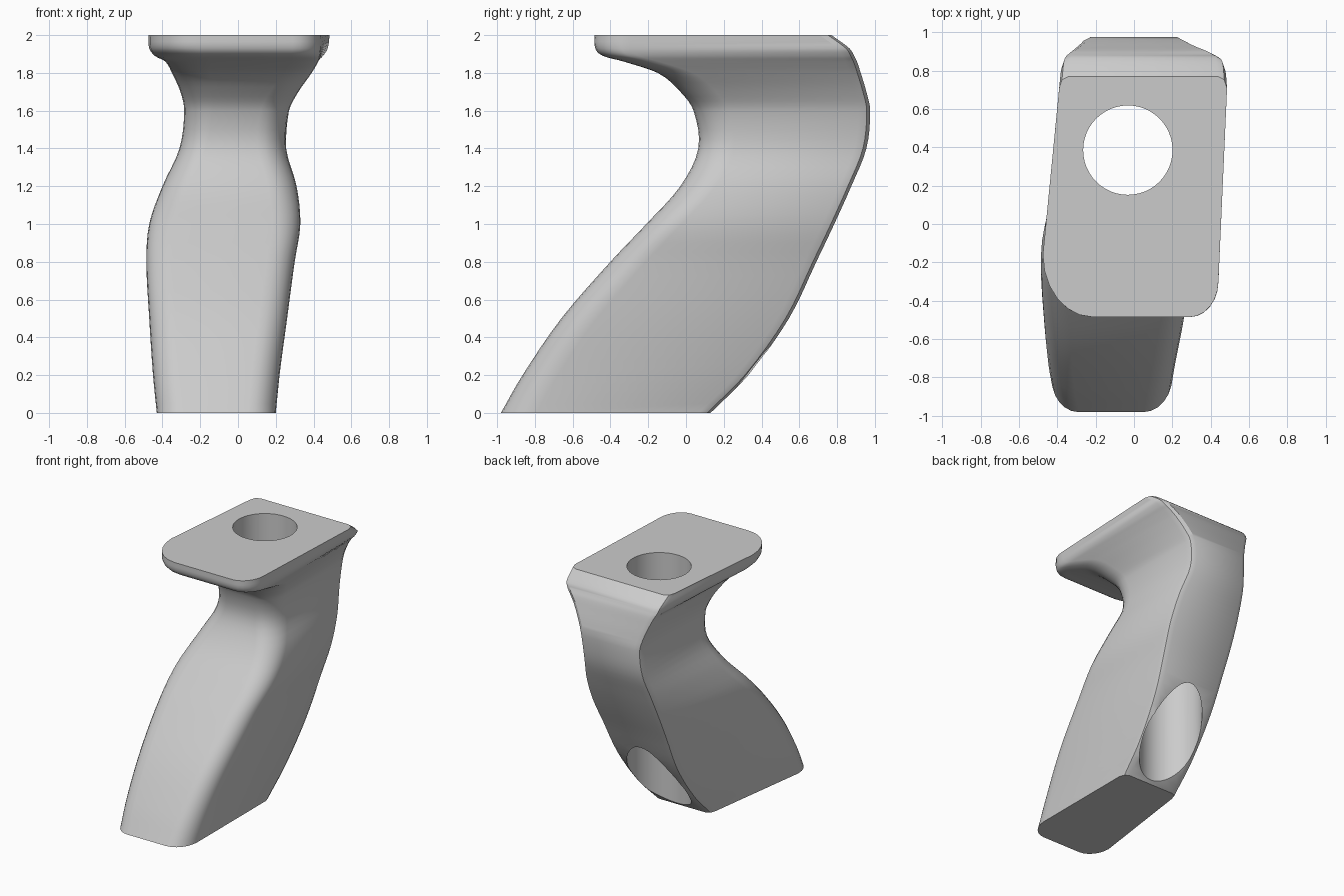
import bpy, bmesh, math

if "Cube" in bpy.data.objects:
    bpy.data.objects.remove(bpy.data.objects["Cube"])

grey = bpy.data.materials.new("light grey")
grey.use_nodes = True
colour = (0.6, 0.6, 0.6, 1)
grey.diffuse_color = colour
grey.node_tree.nodes["Principled BSDF"].inputs["Base Color"].default_value = colour

# Grip sections: height, front y, back y, x of the right and left sides at the
# front, the same at the back, radius of the front right corner
SECTIONS = [
    (0, -.98, .13, -.43, .2, -.31, .2, .14),
    (.2, -.865, .33, -.45, .22, -.31, .22, .14),
    (.5, -.66, .545, -.47, .26, -.31, .25, .14),
    (.8, -.4, .69, -.485, .3, -.315, .28, .14),
    (1, -.21, .785, -.47, .33, -.315, .3, .14),
    (1.2, -.03, .875, -.4, .31, -.305, .29, .14),
    (1.4, .065, .955, -.31, .255, -.285, .255, .14),
    (1.6, .04, .975, -.285, .27, -.275, .27, .15),
    (1.7, -.03, .955, -.305, .32, -.295, .31, .17),
    (1.8, -.15, .925, -.35, .39, -.33, .37, .2),
    (1.86, -.33, .905, -.385, .425, -.355, .42, .24),
    (1.89, -.44, .89, -.44, .435, -.37, .45, .26),
    (1.93, -.48, .865, -.47, .44, -.38, .475, .26),
    (2, -.485, .77, -.475, .44, -.39, .485, .26),
]
STEPS = 4
LEFT_RADIUS = .15
BEVEL = .05
STRETCH = 1.25


def blend(rows, steps):
    """Smoothly interpolate the section table along its height."""
    result = []
    for i in range(len(rows) - 1):
        a, b = rows[i], rows[i + 1]
        before, after = rows[max(i - 1, 0)], rows[min(i + 2, len(rows) - 1)]
        for s in range(steps):
            t = s / steps
            span = b[0] - a[0]
            row = [a[0] + t * span]
            for k in range(1, len(a)):
                m0 = (b[k] - before[k]) / (b[0] - before[0]) * span
                m1 = (after[k] - a[k]) / (after[0] - a[0]) * span
                h = t * t * (3 - 2 * t)
                row.append(a[k] * (1 - h) + b[k] * h
                           + m0 * t * (1 - t) ** 2 - m1 * t * t * (1 - t))
            result.append(row)
    return result + [list(rows[-1])]


def outline(front, back, front_right, front_left, back_right, back_left, radius):
    """Tapered section with round front corners and bevelled back corners."""
    corners = [
        (front_right, front, 1, 1, radius, 180, 6),
        (front_left, front, -1, 1, LEFT_RADIUS, 270, 6),
        (back_left, back, -1, -1, BEVEL, 0, 2),
        (back_right, back, 1, -1, BEVEL, 90, 2),
    ]
    points = []
    for x, y, side, end, r, start, parts in corners:
        for n in range(parts + 1):
            a = math.radians(start + 90 * n / parts)
            points.append((x + r * (side + math.cos(a)),
                           y + r * STRETCH * (end + math.sin(a))))
    return points


# Loft the grip and its flared top plate
bm = bmesh.new()
rings = []
for z, *shape in blend(SECTIONS, STEPS):
    rings.append([bm.verts.new((x, y, z)) for x, y in outline(*shape)])
for low, high in zip(rings, rings[1:]):
    count = len(low)
    for j in range(count):
        k = (j + 1) % count
        bm.faces.new((low[j], low[k], high[k], high[j]))
bm.faces.new(rings[0][::-1])
bm.faces.new(rings[-1])
mesh = bpy.data.meshes.new("grip")
bm.to_mesh(mesh)
bm.free()
mesh.materials.append(grey)
grip = bpy.data.objects.new("grip", mesh)
bpy.context.collection.objects.link(grip)

# Vertical bolt hole, leaving through the sloping back
bpy.ops.mesh.primitive_cylinder_add(vertices=48, radius=.233, depth=3,
                                    location=(-.032, .385, 1))
cutter = bpy.context.object
cutter.name = "hole_cutter"
cutter.hide_render = True
cutter.data.materials.append(grey)
hole = grip.modifiers.new("bolt hole", 'BOOLEAN')
hole.object = cutter
hole.operation = 'DIFFERENCE'
hole.solver = 'EXACT'

bpy.ops.object.select_all(action='DESELECT')
grip.select_set(True)
bpy.context.view_layer.objects.active = grip
bpy.ops.object.modifier_apply(modifier=hole.name)
bpy.data.objects.remove(cutter)
bpy.ops.object.shade_smooth_by_angle(angle=math.radians(30))
